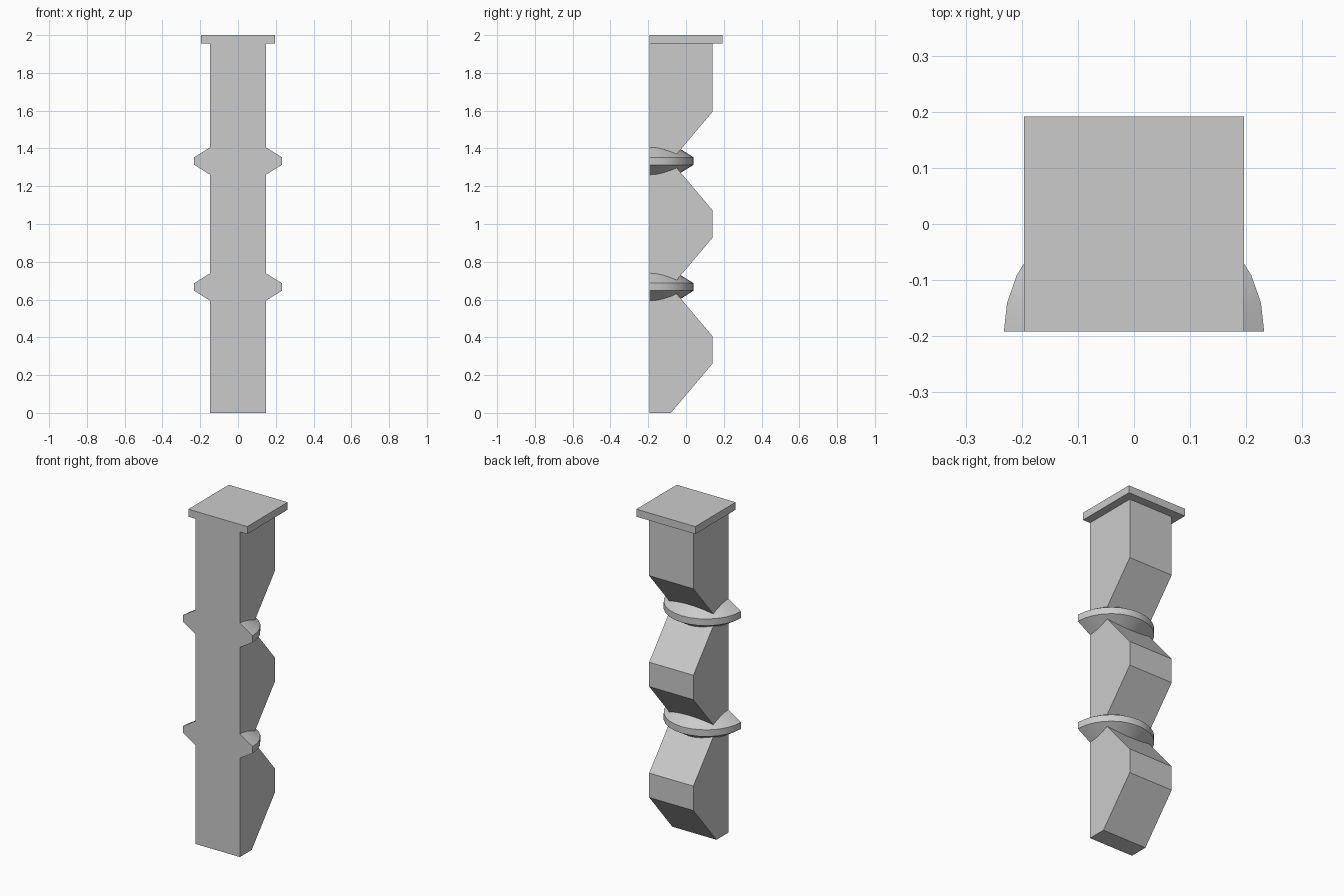
import bpy, bmesh, math

cube = bpy.data.objects.get("Cube")
if cube:
    bpy.data.objects.remove(cube, do_unlink=True)

FRONT = -0.192
PITCH = 2 / 3          # spacing of the notches up the post

stone = bpy.data.materials.new("grey_stone")
stone.use_nodes = True
GREY = (0.6, 0.6, 0.6, 1)
stone.diffuse_color = GREY
stone.node_tree.nodes["Principled BSDF"].inputs["Base Color"].default_value = GREY


def finish(name, bm):
    bmesh.ops.recalc_face_normals(bm, faces=bm.faces)
    mesh = bpy.data.meshes.new(name)
    bm.to_mesh(mesh)
    bm.free()
    mesh.materials.append(stone)
    obj = bpy.data.objects.new(name, mesh)
    bpy.context.collection.objects.link(obj)
    return obj


def extrude_side_profile(name, points, half_width):
    """Sweep a (y, z) outline across x."""
    bm = bmesh.new()
    face = bm.faces.new([bm.verts.new((-half_width, y, z)) for y, z in points])
    out = bmesh.ops.extrude_face_region(bm, geom=[face])["geom"]
    verts = [v for v in out if isinstance(v, bmesh.types.BMVert)]
    bmesh.ops.translate(bm, verts=verts, vec=(2 * half_width, 0, 0))
    return finish(name, bm)


def half_ring(name, z):
    """Half of a double-bevelled disc, flat against the front plane."""
    profile = [(0.147, -0.073), (0.232, -0.02), (0.232, 0.02), (0.147, 0.073)]
    steps = 14
    bm = bmesh.new()
    rows = []
    for i in range(steps + 1):
        a = math.pi * i / steps
        rows.append([bm.verts.new((r * math.cos(a), FRONT + r * math.sin(a), z + h))
                     for r, h in profile])
    for a, b in zip(rows, rows[1:]):
        for j in range(len(profile) - 1):
            bm.faces.new((a[j], b[j], b[j + 1], a[j + 1]))
    # Flat ends and front
    bm.faces.new([row[0] for row in rows])
    bm.faces.new([row[-1] for row in rows])
    bm.faces.new(rows[0] + rows[-1][::-1])
    obj = finish(name, bm)
    bpy.ops.object.select_all(action="DESELECT")
    obj.select_set(True)
    bpy.context.view_layer.objects.active = obj
    bpy.ops.object.shade_smooth_by_angle(angle=math.radians(25))


# Post with V notches cut into the back
BACK, NOTCH, RISE, TOP = 0.14, -0.08, 0.26, 1.955
outline = [(FRONT, 0)]
for k in range(3):
    z = k * PITCH
    if k:
        outline.append((BACK, z - RISE))
    outline += [(NOTCH, z), (BACK, z + RISE)]
outline += [(BACK, TOP), (FRONT, TOP)]
extrude_side_profile("post", outline, 0.147)

# Square cap slab
extrude_side_profile("cap", [(FRONT, TOP), (-FRONT, TOP), (-FRONT, 2), (FRONT, 2)], 0.196)

# Rings in the two notches
half_ring("lower_ring", PITCH)
half_ring("upper_ring", 2 * PITCH)
